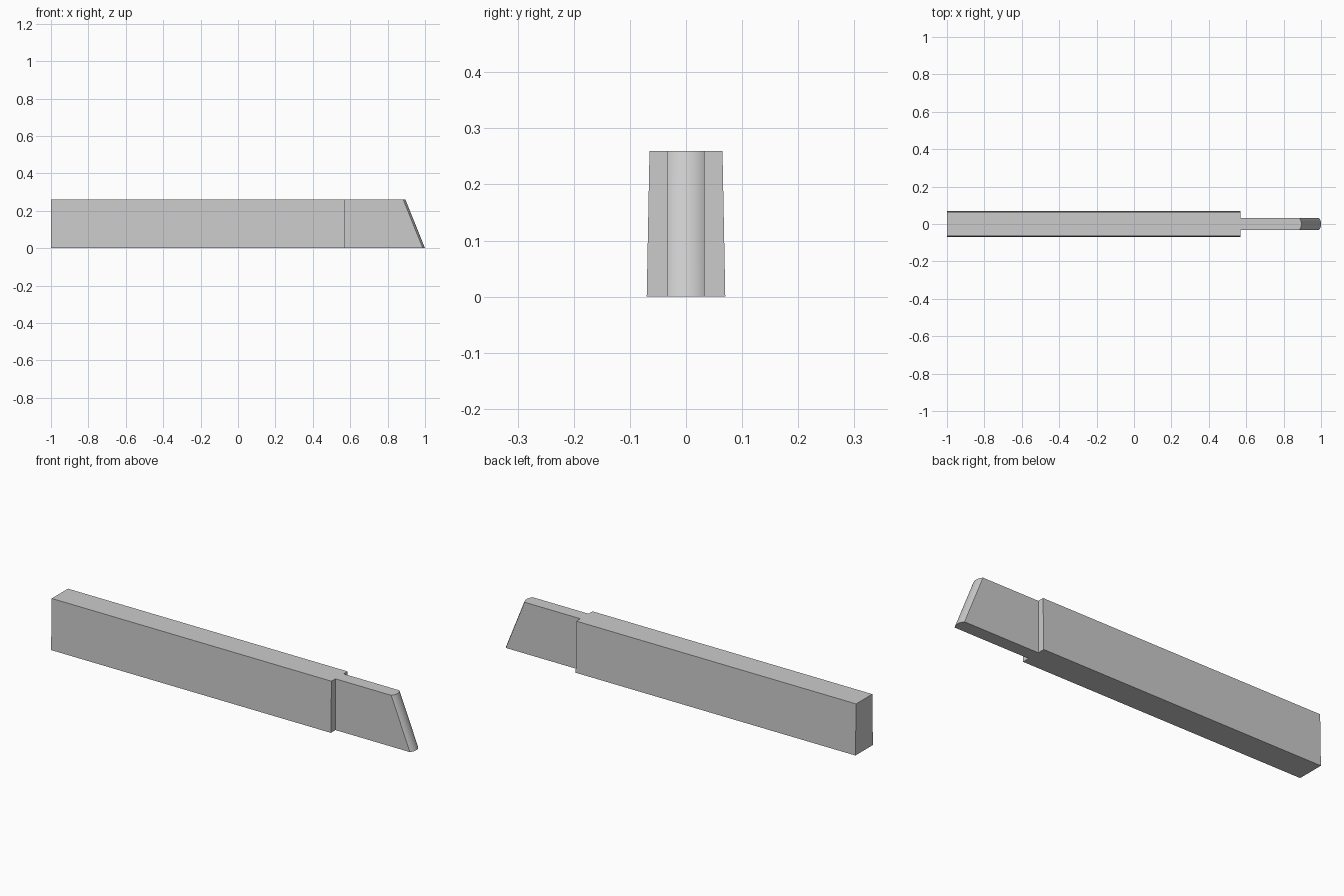
import bpy, bmesh, math

if "Cube" in bpy.data.objects:
    bpy.data.objects.remove(bpy.data.objects["Cube"], do_unlink=True)

HEIGHT = 0.26

steel = bpy.data.materials.new("grey_steel")
steel.use_nodes = True
GREY = (0.6, 0.6, 0.6, 1)
steel.diffuse_color = GREY
steel.node_tree.nodes["Principled BSDF"].inputs["Base Color"].default_value = GREY


def loft(name, bottom, top):
    """Solid between two matching horizontal outlines."""
    bm = bmesh.new()
    low = [bm.verts.new((x, y, 0)) for x, y in bottom]
    high = [bm.verts.new((x, y, HEIGHT)) for x, y in top]
    bm.faces.new(low[::-1])
    bm.faces.new(high)
    n = len(low)
    for i in range(n):
        j = (i + 1) % n
        bm.faces.new((low[i], low[j], high[j], high[i]))
    bmesh.ops.recalc_face_normals(bm, faces=bm.faces)
    mesh = bpy.data.meshes.new(name)
    bm.to_mesh(mesh)
    bm.free()
    mesh.materials.append(steel)
    obj = bpy.data.objects.new(name, mesh)
    bpy.context.collection.objects.link(obj)
    return obj


def rectangle(x0, x1, half):
    return [(x0, -half), (x1, -half), (x1, half), (x0, half)]


def rounded_end(x0, x1, half, bulge, steps=16):
    """Strip outline whose far end is a shallow circular arc."""
    radius = (half ** 2 + bulge ** 2) / (2 * bulge)
    sweep = math.asin(half / radius)
    pts = [(x0, -half)]
    for i in range(steps + 1):
        a = sweep * (2 * i / steps - 1)
        pts.append((x1 - radius + radius * math.cos(a), radius * math.sin(a)))
    return pts + [(x0, half)]


# Shank, slightly narrower along the top
loft("shank", rectangle(-1, 0.57, 0.07), rectangle(-1, 0.57, 0.065))

# Thin cutting tip with a raked, rounded nose
tip = loft("cutting_tip",
           rounded_end(0.57, 1.0, 0.033, 0.012),
           rounded_end(0.57, 0.895, 0.033, 0.012))
bpy.ops.object.select_all(action="DESELECT")
tip.select_set(True)
bpy.context.view_layer.objects.active = tip
bpy.ops.object.shade_smooth_by_angle(angle=math.radians(25))
